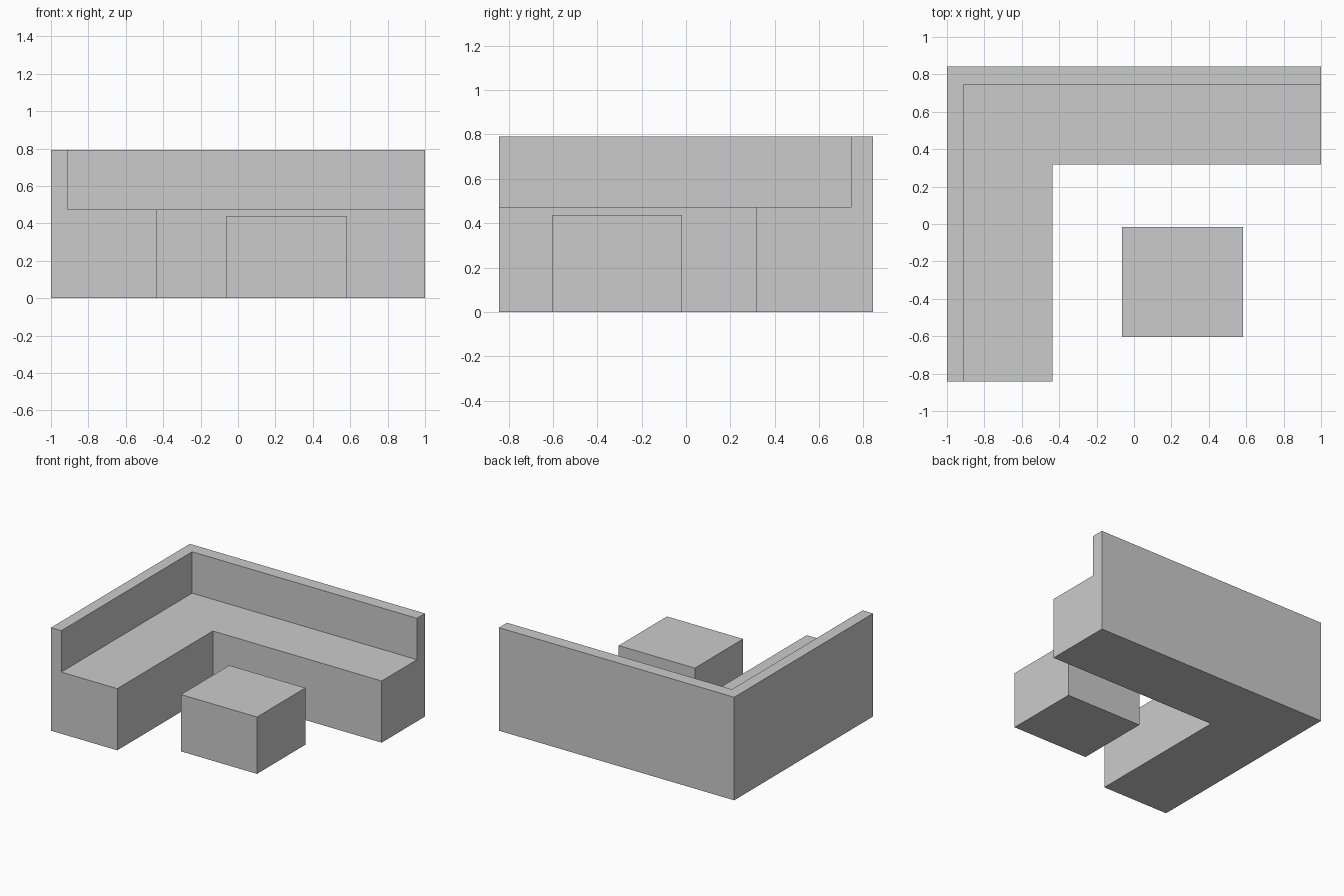
import bpy
import bmesh

if "Cube" in bpy.data.objects:
    bpy.data.objects.remove(bpy.data.objects["Cube"])

W, D = 1.0, 0.843                   # half width and half depth
SEAT_Z, BACK_Z, STOOL_Z = 0.474, 0.792, 0.437


def finish(name, bm):
    bmesh.ops.recalc_face_normals(bm, faces=bm.faces)
    mesh = bpy.data.meshes.new(name)
    bm.to_mesh(mesh)
    bm.free()
    obj = bpy.data.objects.new(name, mesh)
    bpy.context.collection.objects.link(obj)
    return obj


def loft(name, sections):
    """Bridge closed sections in order and cap both ends."""
    bm = bmesh.new()
    rings = [[bm.verts.new(p) for p in s] for s in sections]
    for a, b in zip(rings, rings[1:]):
        for i in range(len(a)):
            j = (i + 1) % len(a)
            bm.faces.new((a[i], a[j], b[j], b[i]))
    bm.faces.new(rings[0])
    bm.faces.new(rings[-1])
    return finish(name, bm)


# Corner sofa: stepped profile (outer wall, backrest, seat edge) swept round a mitre.
# Each entry: x on the left wing, y on the back wing, height.
profile = [
    (-W, D, 0),
    (-W, D, BACK_Z),
    (-0.912, 0.745, BACK_Z),
    (-0.912, 0.745, SEAT_Z),
    (-0.436, 0.317, SEAT_Z),
    (-0.436, 0.317, 0),
]
loft("corner_sofa", [
    [(x, -D, z) for x, y, z in profile],   # front end of left wing
    [(x, y, z) for x, y, z in profile],    # mitred corner
    [(W, y, z) for x, y, z in profile],    # right end of back wing
])

# Footstool: plain block in front of the sofa
x0, x1, y0, y1 = -0.063, 0.584, -0.603, -0.017
base = [(x0, y0), (x1, y0), (x1, y1), (x0, y1)]
loft("footstool", [[(x, y, z) for x, y in base] for z in (0, STOOL_Z)])
